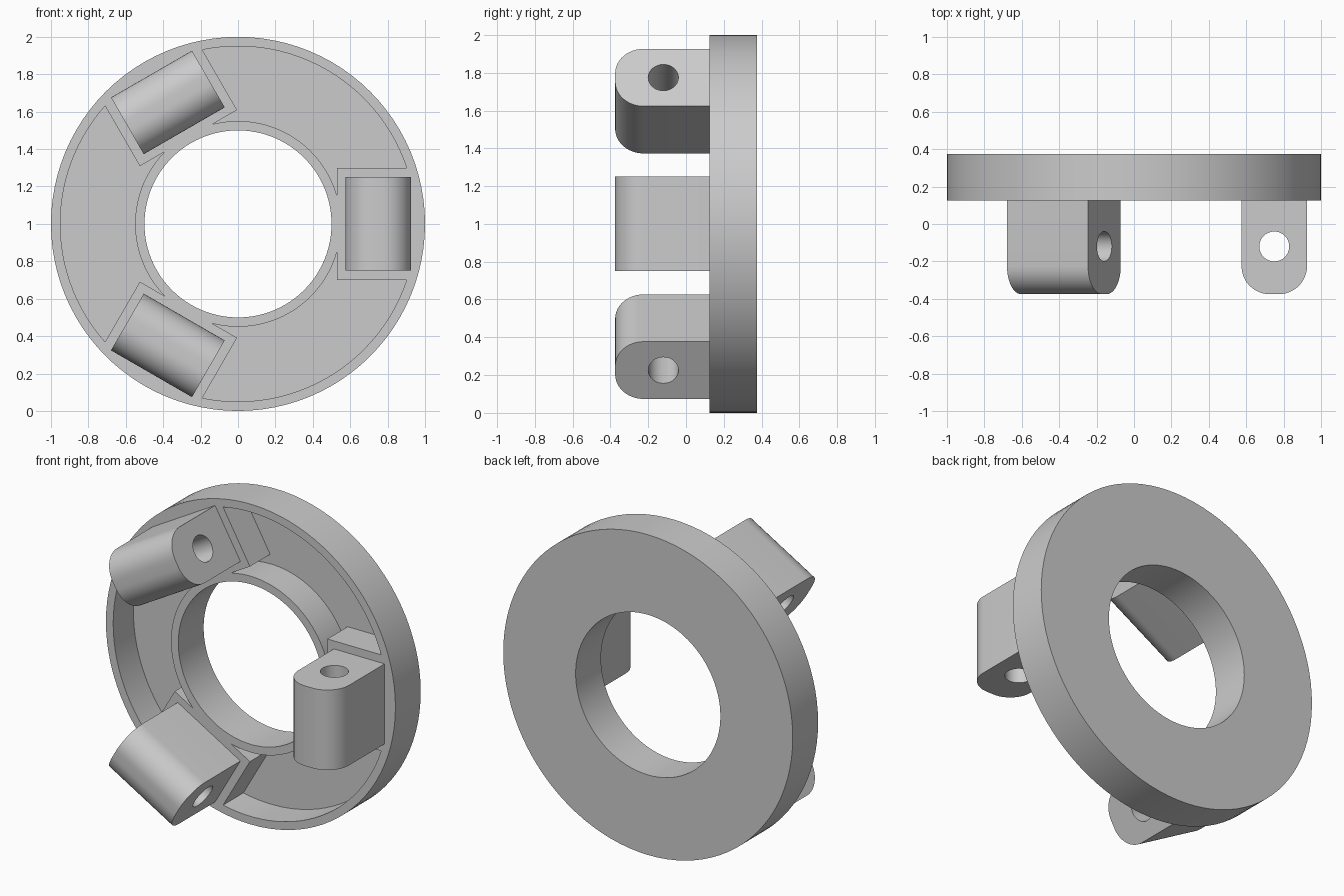
import bpy, bmesh
from math import pi, sin, cos, asin, radians, sqrt
from mathutils import Matrix, Vector

if "Cube" in bpy.data.objects:
    bpy.data.objects.remove(bpy.data.objects["Cube"])

CENTRE = Vector((0, 0, 1))
FRONT, BACK, FLOOR = 0.125, 0.375, 0.325


def arc(r, a0, a1, n, cx=0, cy=0):
    return [(cx + r * cos(a0 + (a1 - a0) * i / n), cy + r * sin(a0 + (a1 - a0) * i / n))
            for i in range(n + 1)]


def prism(name, pts, vec, turn=0):
    """Extrude a closed outline along vec, then turn it round the ring axis."""
    bm = bmesh.new()
    face = bm.faces.new([bm.verts.new(p) for p in pts])
    ext = bmesh.ops.extrude_face_region(bm, geom=[face], use_keep_orig=True)
    bmesh.ops.translate(bm, vec=vec, verts=[v for v in ext["geom"] if isinstance(v, bmesh.types.BMVert)])
    bmesh.ops.recalc_face_normals(bm, faces=bm.faces)
    bm.transform(Matrix.Translation(CENTRE) @ Matrix.Rotation(-turn, 4, 'Y'))
    me = bpy.data.meshes.new(name)
    bm.to_mesh(me)
    bm.free()
    ob = bpy.data.objects.new(name, me)
    bpy.context.collection.objects.link(ob)
    return ob


def boolean(target, tool, op):
    m = target.modifiers.new("bool", 'BOOLEAN')
    m.operation, m.object, m.solver = op, tool, 'EXACT'
    bpy.context.view_layer.objects.active = target
    bpy.ops.object.modifier_apply(modifier=m.name)
    bpy.data.objects.remove(tool)


def flat(pts, y):
    return [(u, y, v) for u, v in pts]


# Ring body with central bore
ring = prism("mounting_ring", flat(arc(1.0, 0, 2 * pi, 96)[:-1], FRONT), (0, BACK - FRONT, 0))
bore = prism("bore_cutter", flat(arc(0.5, 0, 2 * pi, 96)[:-1], -1), (0, 2, 0))
boolean(ring, bore, 'DIFFERENCE')

# Pocket outline between two lug pads
RO, RI, PAD_X, PAD_H = 0.95, 0.55, 0.53, 0.3
third = radians(120)
ao = asin(PAD_H / RO)
hi = sqrt(RI ** 2 - PAD_X ** 2)
ai = asin(hi / RI)
far_corner = (PAD_X * cos(third) + PAD_H * sin(third), PAD_X * sin(third) - PAD_H * cos(third))
pocket = arc(RO, ao, third - ao, 26) + [far_corner] + arc(RI, third - ai, ai, 26) + [(PAD_X, PAD_H)]

# Lug profile: square base, rounded free end
tip, r = -0.375, 0.15
lug_profile = ([(0.575, 0.2), (0.575, tip + r)][:1]
               + arc(r, pi, 1.5 * pi, 12, 0.575 + r, tip + r)
               + arc(r, 1.5 * pi, 2 * pi, 12, 0.925 - r, tip + r)
               + [(0.925, 0.2)])
hole_profile = arc(0.08, 0, 2 * pi, 32, 0.75, -0.12)[:-1]

for i in range(3):
    turn = i * third
    # Recessed pocket
    boolean(ring, prism("pocket_cutter", flat(pocket, FRONT - 0.1), (0, FLOOR - FRONT + 0.1, 0), turn),
            'DIFFERENCE')
    # Drilled lug
    lug = prism("lug", [(x, y, -0.25) for x, y in lug_profile], (0, 0, 0.5), turn)
    hole = prism("hole_cutter", [(x, y, -0.4) for x, y in hole_profile], (0, 0, 0.8), turn)
    boolean(lug, hole, 'DIFFERENCE')
    boolean(ring, lug, 'UNION')

# Smooth curves, sharp corners
bpy.ops.object.select_all(action='DESELECT')
ring.select_set(True)
bpy.context.view_layer.objects.active = ring
bpy.ops.object.shade_smooth_by_angle(angle=radians(30))
